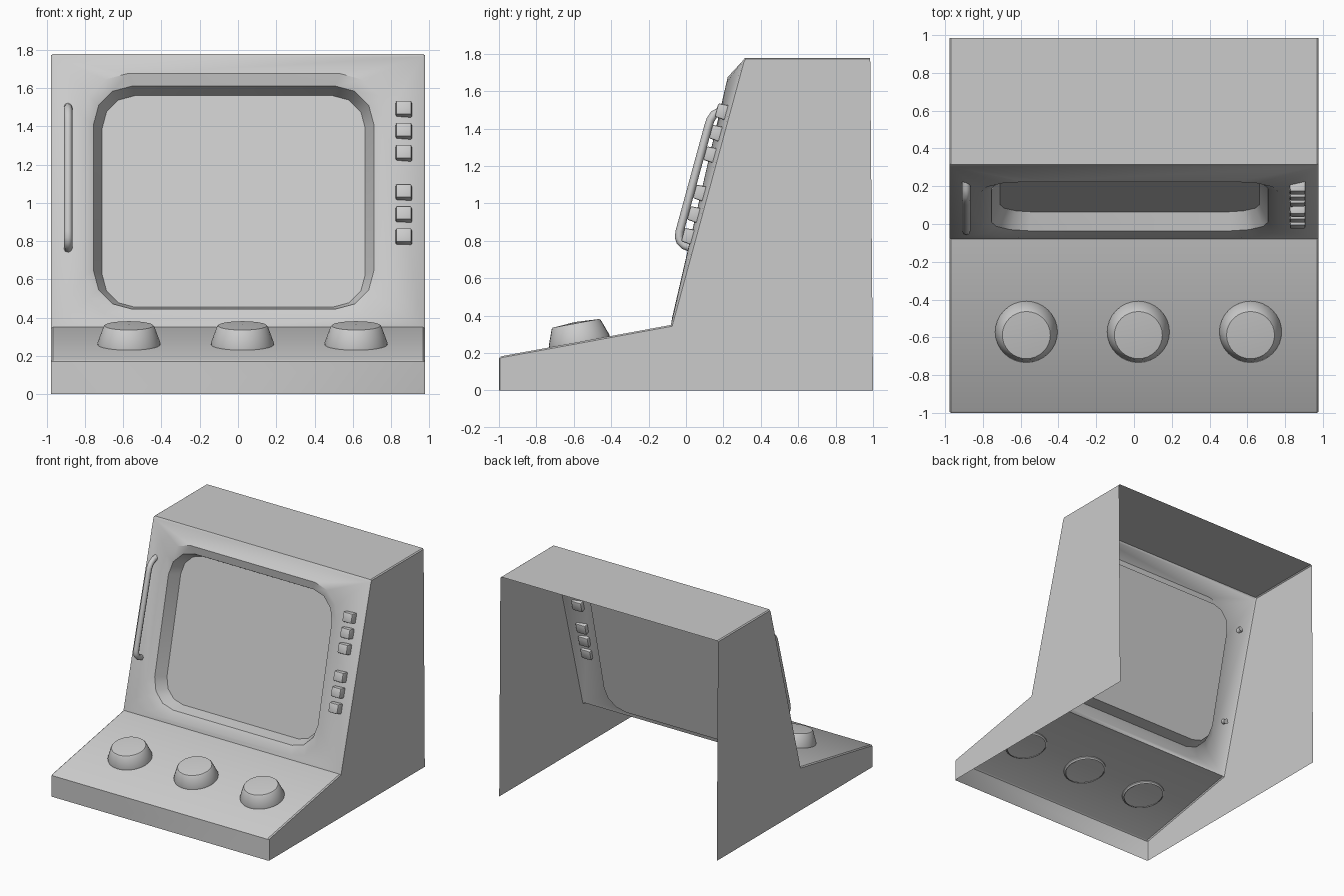
import bpy, bmesh, math
from mathutils import Matrix, Vector

if "Cube" in bpy.data.objects:
    bpy.data.objects.remove(bpy.data.objects["Cube"])


def finish(bm, name, matrix=None, angle=35):
    me = bpy.data.meshes.new(name)
    bm.to_mesh(me)
    bm.free()
    ob = bpy.data.objects.new(name, me)
    bpy.context.collection.objects.link(ob)
    if matrix:
        ob.matrix_world = matrix
    bpy.ops.object.select_all(action='DESELECT')
    ob.select_set(True)
    bpy.context.view_layer.objects.active = ob
    bpy.ops.object.shade_smooth_by_angle(angle=math.radians(angle))
    return ob


def orient(bm):
    # consistent normals, topmost face pointing up
    bmesh.ops.recalc_face_normals(bm, faces=bm.faces)
    top = max(bm.faces, key=lambda f: f.calc_center_median().z)
    if top.normal.z < 0:
        bmesh.ops.reverse_faces(bm, faces=bm.faces)


# Cabinet: thin shell, open at back and bottom, softened side edges
outer = [(-1, 0), (-1, .172), (-.99, .182), (-.08, .35), (.304, 1.763), (.315, 1.778), (.985, 1.778)]
inset = [(-.994, 0), (-.994, .168), (-.986, .175), (-.074, .343), (.31, 1.757), (.319, 1.771), (.985, 1.771)]
bm = bmesh.new()
cols = [[bm.verts.new((x, y, z)) for y, z in prof]
        for x, prof in ((-.977, inset), (-.968, outer), (.968, outer), (.977, inset))]
PANEL = 3
for c in range(3):
    for i in range(len(outer) - 1):
        if not (c == 1 and i == PANEL):
            bm.faces.new((cols[c][i], cols[c][i + 1], cols[c + 1][i + 1], cols[c + 1][i]))
for col, x in ((cols[0], -.977), (cols[3], .977)):
    bm.faces.new(col + [bm.verts.new((x, 1.0, 0))])


# Front panel: rounded lip, recessed wall and flat screen
def rounded_loop(x0, x1, z0, z1, r, depth):
    pts = []
    for k, (cx, cz) in enumerate(((x1 - r, z1 - r), (x0 + r, z1 - r), (x0 + r, z0 + r), (x1 - r, z0 + r))):
        for s in range(4):
            a = math.radians(90 * k + 30 * s)
            z = cz + r * math.sin(a)
            pts.append(bm.verts.new((cx + r * math.cos(a), -.083 + .231 * (z - .35) + depth, z)))
    return pts


lip = rounded_loop(-.81, .765, .385, 1.675, .23, 0)
rim = rounded_loop(-.755, .71, .445, 1.61, .2, .025)
glass = rounded_loop(-.71, .665, .455, 1.56, .17, .123)
corners = [cols[2][PANEL + 1], cols[1][PANEL + 1], cols[1][PANEL], cols[2][PANEL]]
for i in range(16):
    j = (i + 1) % 16
    a, b = corners[i // 4], corners[j // 4]
    bm.faces.new((a, lip[i], lip[j]) if a is b else (a, lip[i], lip[j], b))
    bm.faces.new((lip[i], rim[i], rim[j], lip[j]))
    bm.faces.new((rim[i], glass[i], glass[j], rim[j]))
bm.faces.new(glass)
orient(bm)
finish(bm, "cabinet")

# Knobs: open-bottomed, standing square to the sloping deck
tilt = Matrix.Rotation(math.atan(.185), 4, 'X')
section = [(.15, -.018), (.163, -.008), (.165, .008), (.134, .092), (.127, .1)]
N = 32
for n, x in enumerate((-.57, .023, .617)):
    bm = bmesh.new()
    rings = [[bm.verts.new((r * math.cos(2 * math.pi * i / N), r * math.sin(2 * math.pi * i / N), h))
              for i in range(N)] for r, h in section]
    tip = bm.verts.new((0, 0, .108))
    for i in range(N):
        j = (i + 1) % N
        for lo, hi in zip(rings, rings[1:]):
            bm.faces.new((lo[i], lo[j], hi[j], hi[i]))
        bm.faces.new((rings[-1][i], rings[-1][j], tip))
    orient(bm)
    finish(bm, f"knob_{n + 1}", Matrix.Translation((x, -.57, .26)) @ tilt)

# Push buttons: two groups of three along the right edge
lean = Matrix.Rotation(-math.atan(.27), 4, 'X')
for n, z in enumerate((1.49, 1.375, 1.26, 1.055, .94, .824)):
    bm = bmesh.new()
    bmesh.ops.create_cube(bm, size=1, matrix=Matrix.Diagonal((.088, .07, .084, 1)))
    for v in bm.verts:
        if v.co.y < 0:
            v.co.x *= .92
            v.co.z *= .88
    bmesh.ops.bevel(bm, geom=bm.edges[:], offset=.008, segments=2, profile=.5, affect='EDGES')
    finish(bm, f"button_{n + 1}", Matrix.Translation((.866, -.08 + (z - .35) * .27 - .031, z)) @ lean)

# Grab handle: bent rod whose ends pass through the panel
path = [(.235, 1.502), (.185, 1.495), (.15, 1.475), (.13, 1.445), (.119, 1.41),
        (-.034, .85), (-.038, .82), (-.03, .795), (-.01, .775), (.055, .752)]
cu = bpy.data.curves.new("handle", 'CURVE')
cu.dimensions = '3D'
cu.bevel_depth = .022
cu.bevel_resolution = 2
cu.use_fill_caps = True
sp = cu.splines.new('POLY')
sp.points.add(len(path) - 1)
for p, (y, z) in zip(sp.points, path):
    p.co = (-.888, y, z, 1)
bpy.context.collection.objects.link(bpy.data.objects.new("handle", cu))
